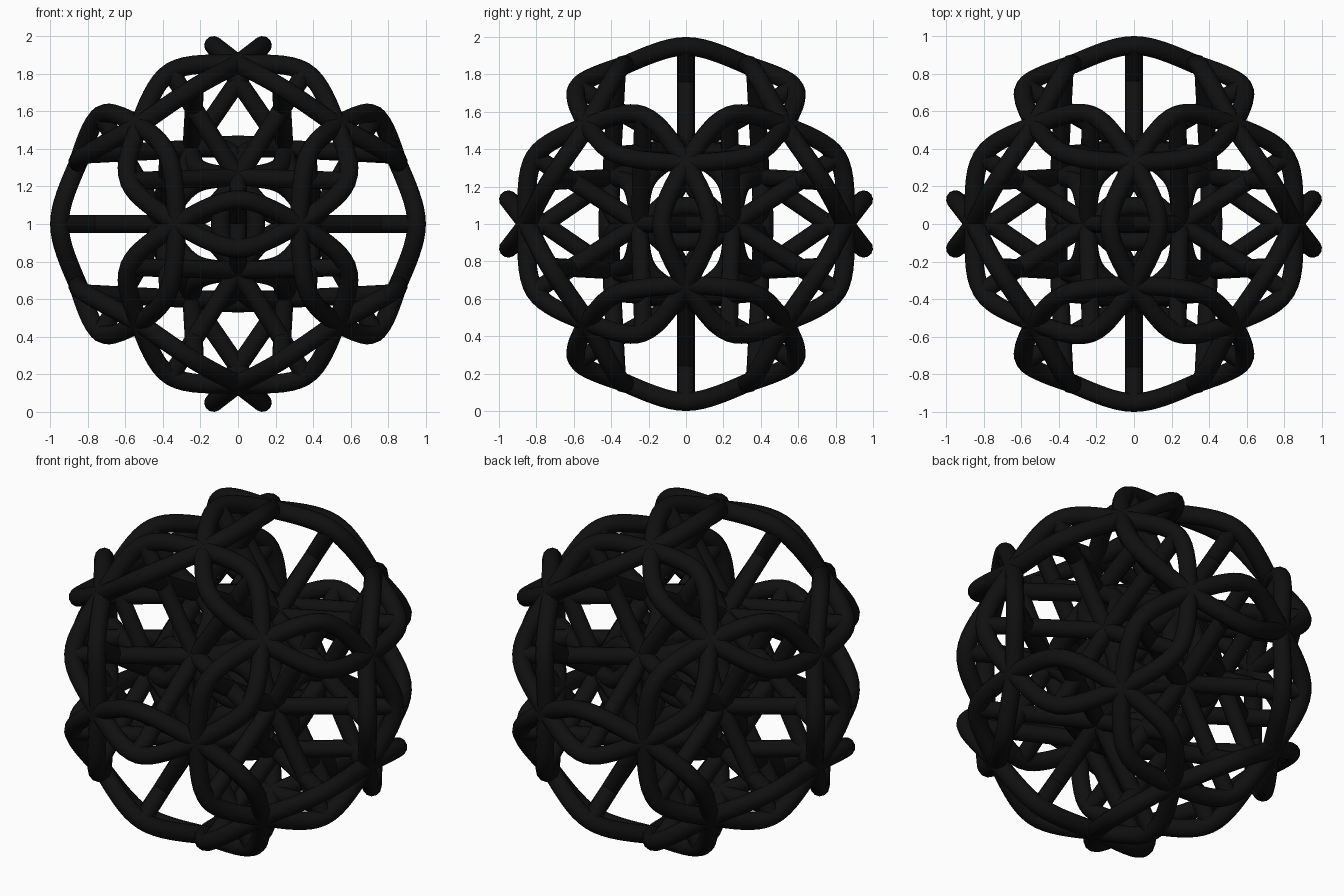
import bpy
from math import sqrt
from mathutils import Vector

if "Cube" in bpy.data.objects:
    bpy.data.objects.remove(bpy.data.objects["Cube"])

PHI = (1 + sqrt(5)) / 2

# Matte black finish
black = bpy.data.materials.new("black")
black.diffuse_color = (0.005, 0.005, 0.005, 1)
black.use_nodes = True
black.node_tree.nodes["Principled BSDF"].inputs["Base Color"].default_value = black.diffuse_color

# Dodecahedron corners and edges give the symmetry of the ball
corners = [Vector((x, y, z)) for x in (-1, 1) for y in (-1, 1) for z in (-1, 1)]
for a in (-1 / PHI, 1 / PHI):
    for b in (-PHI, PHI):
        corners += [Vector((0, a, b)), Vector((a, b, 0)), Vector((b, 0, a))]

frames = []
for i, u in enumerate(corners):
    for v in corners[i + 1:]:
        if (u - v).length < 1.3:
            out = (u + v).normalized()
            along = (v - u).normalized()
            frames.append((out, along, out.cross(along)))


def tubes(name, paths, radius):
    """One object of round tubes following the given point paths."""
    cu = bpy.data.curves.new(name, 'CURVE')
    cu.dimensions = '3D'
    cu.bevel_depth = radius
    cu.bevel_resolution = 4
    cu.use_fill_caps = True
    for path in paths:
        sp = cu.splines.new('POLY')
        sp.points.add(len(path) - 1)
        for p, co in zip(sp.points, path):
            p.co = (*co, 1)
        sp.use_smooth = True
    cu.materials.append(black)
    ob = bpy.data.objects.new(name, cu)
    ob.location = (0, 0, 1)
    bpy.context.collection.objects.link(ob)
    return ob


def petal(out, along, side, half, r_end, r_mid, bulge, c=0.5, n=16):
    """Rounded arc from node to node, bowing sideways and outwards."""
    pts = []
    top = sqrt(1 + c * c)
    for k in range(n + 1):
        t = 2 * k / n - 1
        f = (top - sqrt(t * t + c * c)) / (top - c)
        pts.append(along * half * t + out * (r_end + (r_mid - r_end) * f) + side * bulge * f)
    return pts


outer, inner, spokes = [], [], []
for out, along, side in frames:
    for s in (-1, 1):
        # outer petal pair on each edge
        outer.append(petal(out, along, side * s, 0.325, 0.85, 0.95, 0.13))
        # inner petal pair, turned a quarter, between face nodes
        inner.append(petal(out, side, along * s, 0.247, 0.40, 0.42, 0.095))
        # crossing spoke from petal tip to the opposite inner node
        spokes.append([out * 0.95 + side * s * 0.13, out * 0.40 - side * s * 0.247])

tubes("outer_petals", outer, 0.05)
tubes("inner_petals", inner, 0.05)
tubes("crossing_spokes", spokes, 0.048)
